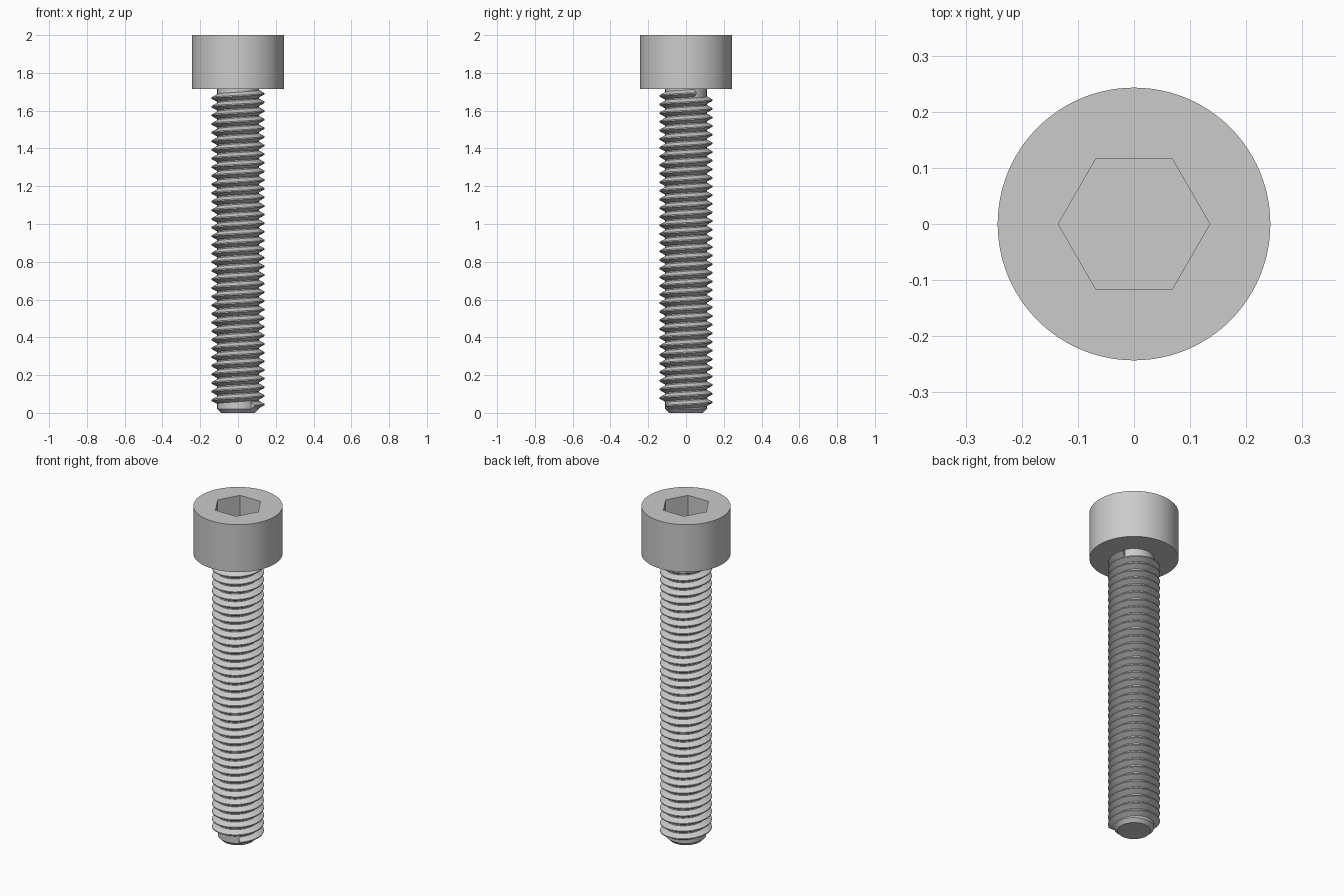
import bpy, bmesh
from math import sin, cos, pi, radians

cube = bpy.data.objects.get("Cube")
if cube:
    bpy.data.objects.remove(cube)

SEGMENTS = 96
HEAD_BASE, TOP = 1.714, 2.0
CORE_R, CREST_R, PITCH = 0.11, 0.141, 0.0457

steel = bpy.data.materials.new("grey_steel")
steel.use_nodes = True
grey = (0.6, 0.6, 0.6, 1)
steel.diffuse_color = grey
steel.node_tree.nodes["Principled BSDF"].inputs["Base Color"].default_value = grey


def circle(radius, z):
    angles = [2 * pi * i / SEGMENTS for i in range(SEGMENTS)]
    return [(radius * cos(a), radius * sin(a), z) for a in angles]


def hexagon(flat_radius, z):
    """Hexagon with corners on the x axis, sampled like the circles."""
    points = []
    for i in range(SEGMENTS):
        a = 2 * pi * i / SEGMENTS
        r = flat_radius / cos(a % (pi / 3) - pi / 6)
        points.append((r * cos(a), r * sin(a), z))
    return points


def loft(name, rings):
    """Join successive closed rings with quads and cap both ends."""
    bm = bmesh.new()
    loops = [[bm.verts.new(p) for p in ring] for ring in rings]
    for a, b in zip(loops, loops[1:]):
        n = len(a)
        for i in range(n):
            j = (i + 1) % n
            bm.faces.new((a[i], a[j], b[j], b[i]))
    bm.faces.new(loops[0][::-1])
    bm.faces.new(loops[-1])
    bmesh.ops.recalc_face_normals(bm, faces=bm.faces)
    mesh = bpy.data.meshes.new(name)
    bm.to_mesh(mesh)
    bm.free()
    mesh.materials.append(steel)
    obj = bpy.data.objects.new(name, mesh)
    bpy.context.collection.objects.link(obj)
    bpy.ops.object.select_all(action='DESELECT')
    obj.select_set(True)
    bpy.context.view_layer.objects.active = obj
    bpy.ops.object.shade_smooth_by_angle(angle=radians(25))
    return obj


# Cylindrical head with a hexagonal socket
loft("head", [circle(0.243, HEAD_BASE), circle(0.243, TOP),
              hexagon(0.117, TOP), hexagon(0.117, TOP - 0.143)])

# Plain core of the shank with a chamfered tip
loft("shank_core", [circle(0.09, 0), circle(CORE_R, 0.02),
                    circle(CORE_R, HEAD_BASE)])

# Right-handed thread ridge: a trapezoid swept up a helix
profile = [(CORE_R - 0.002, -0.021), (CREST_R, -0.003),
           (CREST_R, 0.003), (CORE_R - 0.002, 0.021)]
START, START_Z, TURNS, STEPS = radians(-52), 0.038, 36.2, 48
sections = []
for k in range(round(TURNS * STEPS) + 1):
    t = k / STEPS
    a = START + 2 * pi * t
    sections.append([(r * cos(a), r * sin(a), START_Z + PITCH * t + dz)
                     for r, dz in profile])
loft("thread", sections)
